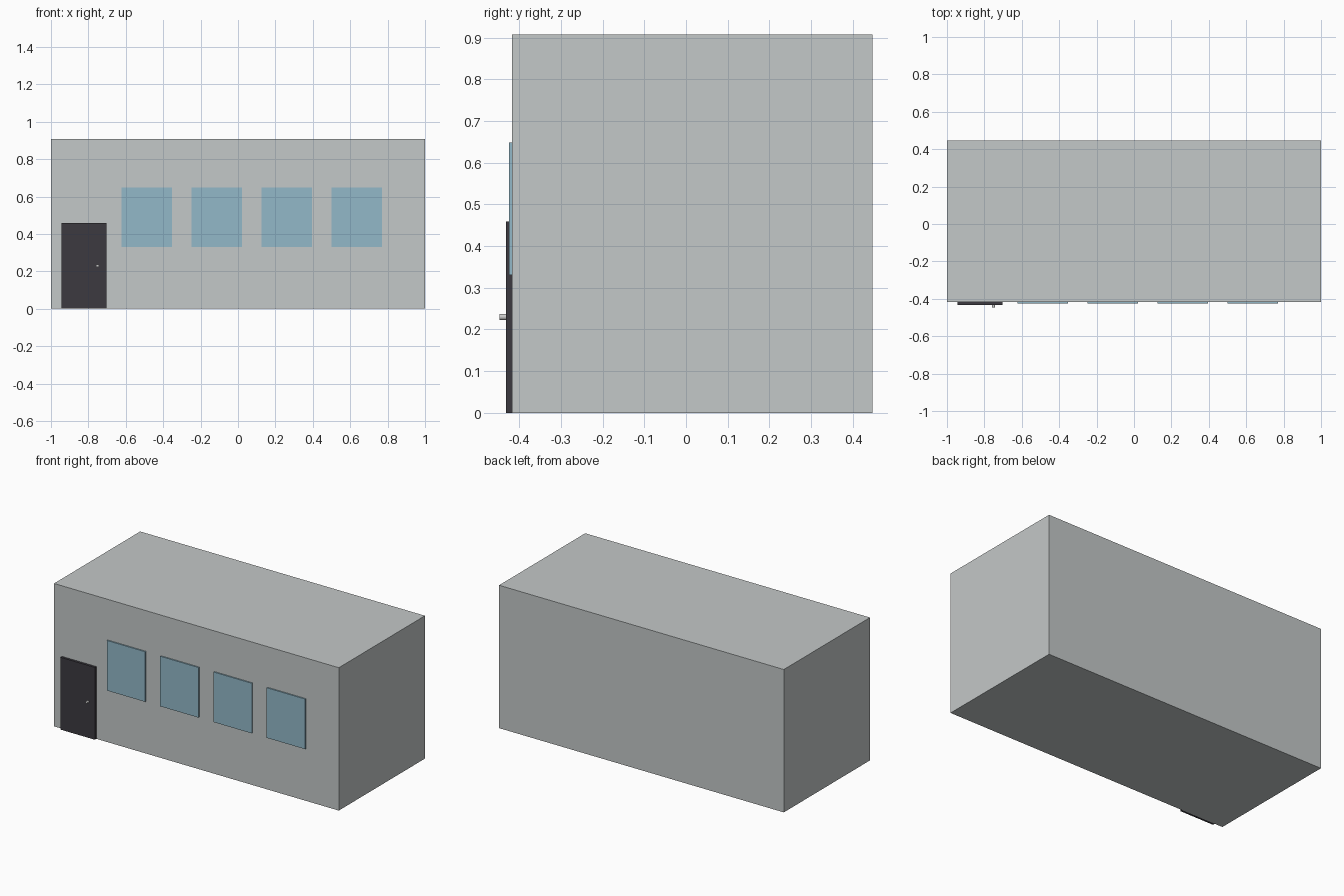
import bpy
import bmesh
from mathutils import Matrix

if "Cube" in bpy.data.objects:
    bpy.data.objects.remove(bpy.data.objects["Cube"], do_unlink=True)


def material(name, r, g, b):
    mat = bpy.data.materials.new(name)
    mat.use_nodes = True
    mat.diffuse_color = (r, g, b, 1)
    mat.node_tree.nodes["Principled BSDF"].inputs["Base Color"].default_value = (r, g, b, 1)
    return mat


def finish(name, bm, mat):
    bmesh.ops.recalc_face_normals(bm, faces=bm.faces)
    mesh = bpy.data.meshes.new(name)
    bm.to_mesh(mesh)
    bm.free()
    mesh.materials.append(mat)
    obj = bpy.data.objects.new(name, mesh)
    bpy.context.collection.objects.link(obj)
    return obj


def box(name, x, y, z, mat):
    """Box from (min, max) pairs on each axis."""
    bm = bmesh.new()
    bmesh.ops.create_cube(bm, size=1)
    for v in bm.verts:
        v.co = [lo + (c + 0.5) * (hi - lo) for c, (lo, hi) in zip(v.co, (x, y, z))]
    return finish(name, bm, mat)


def frame(name, x, y, z, border, mat):
    """Rectangular ring with an open middle, extruded front to back."""
    bm = bmesh.new()
    corners = [(x[0], z[0]), (x[1], z[0]), (x[1], z[1]), (x[0], z[1])]
    face = bm.faces.new([bm.verts.new((cx, y[0], cz)) for cx, cz in corners])
    bmesh.ops.inset_region(bm, faces=[face], thickness=border)
    bmesh.ops.delete(bm, geom=[face], context='FACES')
    ring = bmesh.ops.extrude_face_region(bm, geom=bm.faces[:], use_keep_orig=True)
    moved = [g for g in ring["geom"] if isinstance(g, bmesh.types.BMVert)]
    bmesh.ops.translate(bm, verts=moved, vec=(0, y[1] - y[0], 0))
    return finish(name, bm, mat)


wall_grey = material("wall grey", 0.55, 0.578, 0.578)
door_dark = material("door charcoal", 0.045, 0.042, 0.051)
frame_black = material("frame black", 0.012, 0.013, 0.015)
glass_blue = material("glass blue", 0.287, 0.479, 0.578)
metal = material("handle metal", 0.6, 0.6, 0.6)

# Building shell
WALL = -0.417
box("building_body", (-1, 1), (WALL, 0.447), (0, 0.907), wall_grey)

# Door and its round handle
box("door", (-0.944, -0.703), (-0.432, WALL), (0, 0.459), door_dark)
bm = bmesh.new()
bmesh.ops.create_cone(bm, cap_ends=True, segments=16, radius1=0.0075, radius2=0.0075, depth=0.018,
                      matrix=Matrix.Translation((-0.751, -0.438, 0.23)) @ Matrix.Rotation(1.5708, 4, 'X'))
handle = finish("door_handle", bm, metal)
bpy.context.view_layer.objects.active = handle
handle.select_set(True)
bpy.ops.object.shade_smooth_by_angle()

# Row of four framed windows
HALF, BORDER = 0.14, 0.01
for i in range(4):
    cx = -0.489 + i * 0.3745
    frame(f"window_frame_{i + 1}", (cx - HALF, cx + HALF), (-0.436, -0.424), (0.325, 0.655), BORDER, frame_black)
    inner = HALF - BORDER / 2
    box(f"window_glass_{i + 1}", (cx - inner, cx + inner), (-0.425, WALL), (0.331, 0.649), glass_blue)
